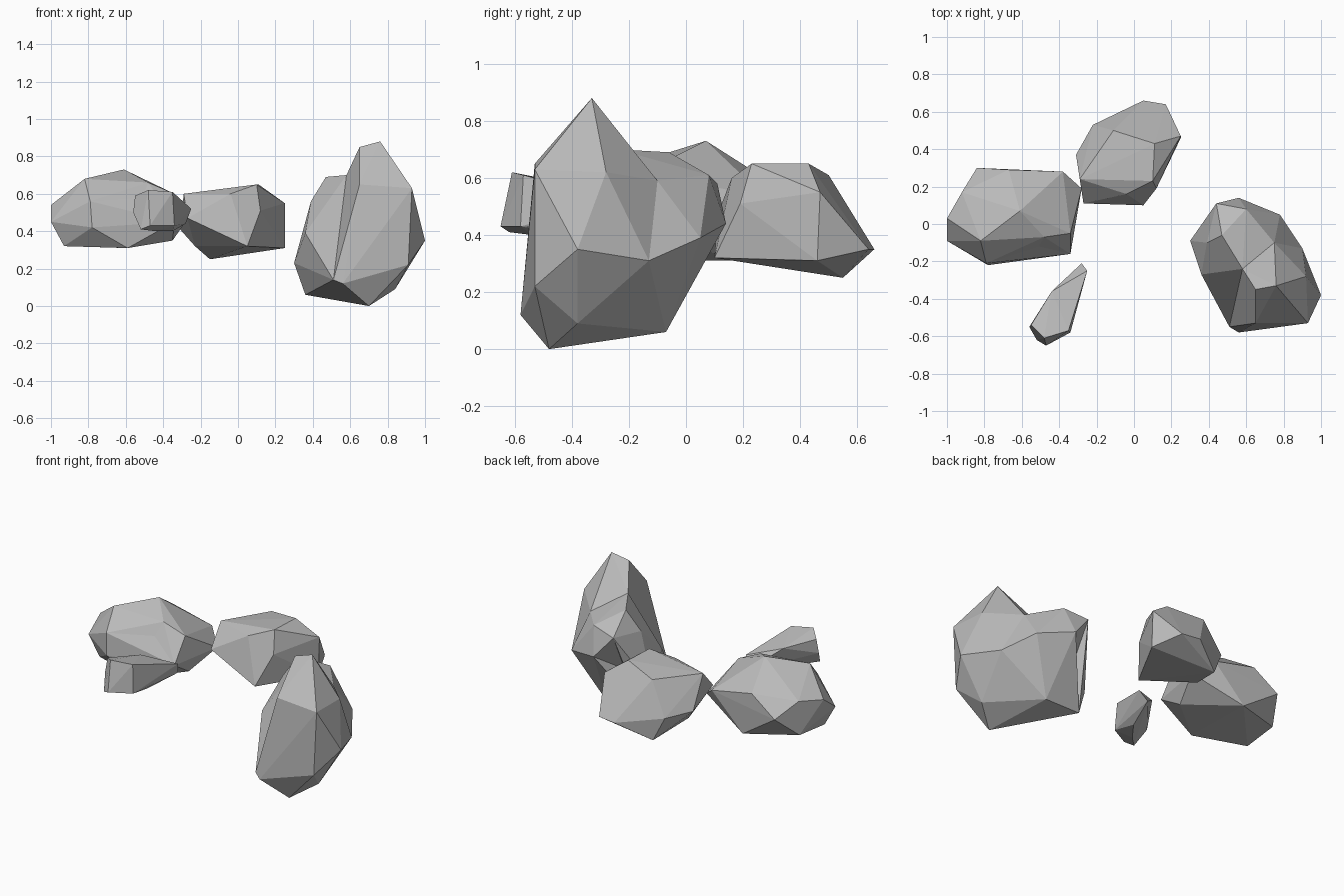
import bpy
import bmesh
import math
from mathutils import Vector

default_cube = bpy.data.objects.get("Cube")
if default_cube:
    bpy.data.objects.remove(default_cube, do_unlink=True)


def make_material(name, colour):
    material = bpy.data.materials.new(name)
    material.use_nodes = True
    material.diffuse_color = colour
    shader = material.node_tree.nodes["Principled BSDF"]
    shader.inputs["Base Color"].default_value = colour
    shader.inputs["Roughness"].default_value = 0.9
    return material


def add_lobe(target, corners):
    """Wrap a convex faceted skin around corners given in hundredths of a unit."""
    lobe = bmesh.new()
    for corner in corners:
        lobe.verts.new(Vector(corner) / 100)
    hull = bmesh.ops.convex_hull(lobe, input=lobe.verts[:])
    unused = set(hull["geom_interior"]) | set(hull["geom_unused"])
    loose = [item for item in unused if isinstance(item, bmesh.types.BMVert)]
    bmesh.ops.delete(lobe, geom=loose, context="VERTS")

    # Merge nearly flat neighbouring triangles into broad chipped faces
    bmesh.ops.dissolve_limit(
        lobe,
        angle_limit=math.radians(3),
        verts=lobe.verts[:],
        edges=lobe.edges[:],
    )
    bmesh.ops.recalc_face_normals(lobe, faces=lobe.faces[:])

    # Copy the finished lobe into the rock it belongs to
    temporary = bpy.data.meshes.new("temporary_lobe")
    lobe.to_mesh(temporary)
    lobe.free()
    target.from_mesh(temporary)
    bpy.data.meshes.remove(temporary)


def chip(rock, hollow):
    """Press the face nearest to a hollow point inwards to that point."""
    point = Vector(hollow) / 100
    nearest = min(
        rock.faces,
        key=lambda face: (face.calc_center_median() - point).length,
    )
    poked = bmesh.ops.poke(rock, faces=[nearest])
    poked["verts"][0].co = point


def make_rock(name, material, lobes, hollows=()):
    """Build one flat shaded rock out of convex lobes and chipped hollows."""
    rock = bmesh.new()
    for corners in lobes:
        add_lobe(rock, corners)
    for hollow in hollows:
        chip(rock, hollow)
    for face in rock.faces:
        face.smooth = False
    mesh = bpy.data.meshes.new(name)
    rock.to_mesh(mesh)
    rock.free()
    mesh.materials.append(material)
    rock_object = bpy.data.objects.new(name, mesh)
    bpy.context.collection.objects.link(rock_object)
    return rock_object


stone = make_material("grey_stone", (0.5, 0.5, 0.5, 1))

# Large rock: a tall pointed front lobe and a lower shoulder behind it
tall_lobe = [
    (76, -33, 88), (65, -35, 85), (65, -53, 65), (93, -53, 63),
    (92, -28, 62), (100, -38, 35), (91, -53, 22), (70, -48, 0),
    (84, -38, 9), (56, -58, 12), (58, -24, 70), (90, -13, 31),
    (75, -10, 59), (61, -7, 6), (51, -55, 14),
]
shoulder_lobe = [
    (58, -24, 70), (47, -6, 69), (44, 11, 58), (56, 14, 44),
    (60, 8, 61), (78, 5, 39), (75, -10, 59), (90, -13, 31),
    (30, -9, 23), (39, -10, 56), (36, -7, 6), (36, -27, 39),
    (51, -55, 14), (61, -7, 6), (70, -48, 0), (84, -38, 9),
]
make_rock("large_rock", stone, [tall_lobe, shoulder_lobe], [(45, -2, 33)])

# Wide rock on the right side
wide_lobe = [
    (-61, 7, 73), (-82, -9, 68), (-67, 29, 59), (-84, 30, 47),
    (-92, 17, 56), (-100, 3, 54), (-100, -9, 45), (-79, -21, 56),
    (-78, -22, 42), (-34, -16, 45), (-48, -7, 66), (-34, -5, 60),
    (-38, 28, 53), (-28, 19, 45), (-93, -8, 32), (-59, -18, 31),
    (-35, 0, 35), (-60, 28, 31), (-92, 16, 34),
]
make_rock("wide_rock", stone, [wide_lobe], [(-51, -12, 58)])

# Rock at the back
back_lobe = [
    (11, 43, 65), (10, 23, 65), (-29, 24, 60), (-11, 50, 61),
    (12, 19, 51), (25, 47, 55), (25, 46, 31), (5, 10, 32),
    (-27, 11, 47), (17, 64, 35), (5, 66, 35), (-15, 55, 25),
    (-23, 30, 32), (-22, 53, 40), (-31, 37, 41), (-4, 16, 60),
]
make_rock("back_rock", stone, [back_lobe])

# Small slanted stone at the front
small_lobe = [
    (-48, -61, 62), (-35, -57, 61), (-55, -54, 59), (-28, -21, 44),
    (-25, -25, 52), (-47, -65, 43), (-52, -62, 41), (-34, -58, 43),
    (-44, -36, 57), (-44, -54, 40), (-35, -42, 40), (-56, -55, 50),
]
make_rock("small_stone", stone, [small_lobe])
